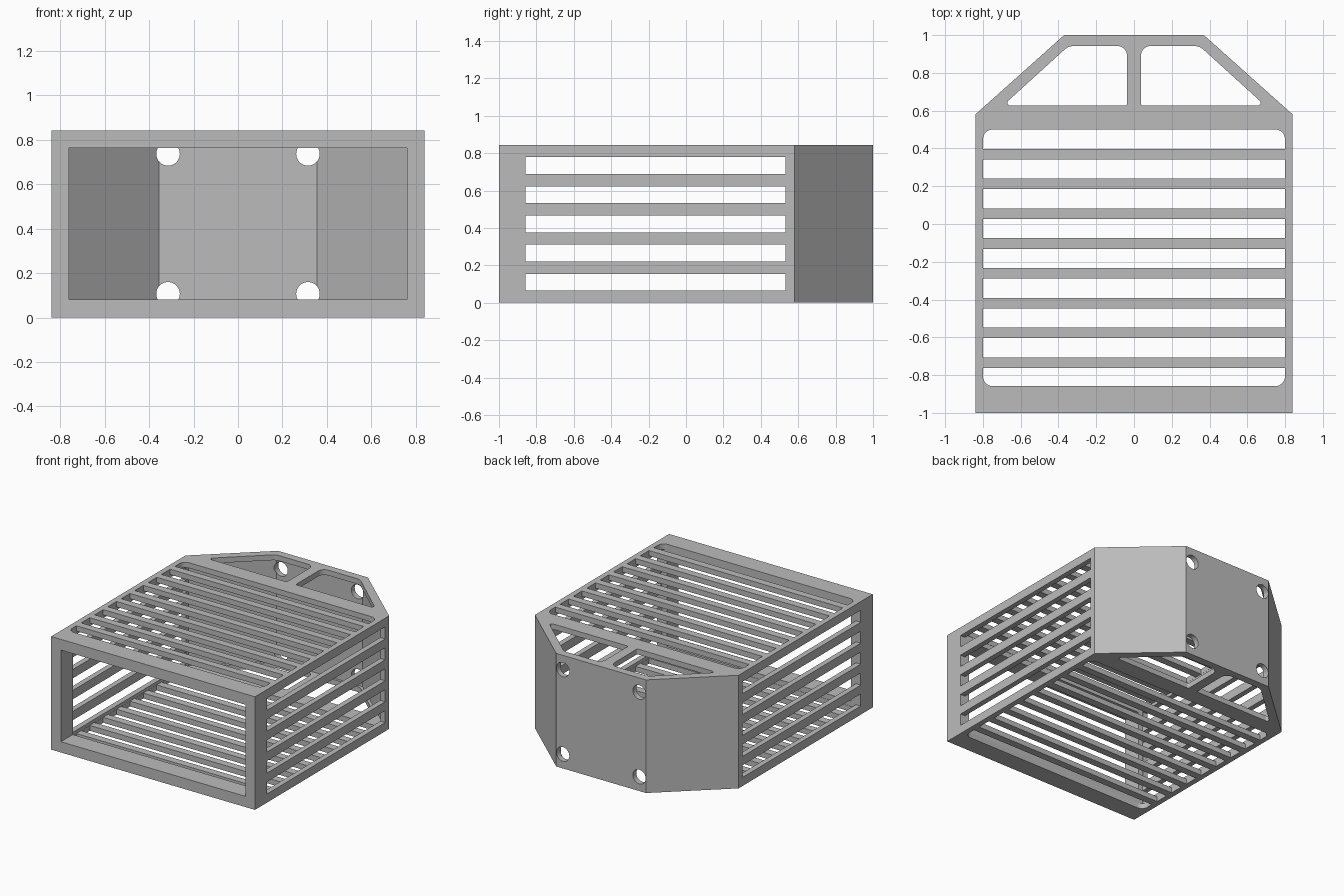
import bpy, bmesh, math
from mathutils import Vector

cube = bpy.data.objects.get("Cube")
if cube:
    bpy.data.objects.remove(cube, do_unlink=True)

HEIGHT = 0.843
WALL = 0.04
MID = HEIGHT / 2

grey = bpy.data.materials.new("grey plastic")
grey.use_nodes = True
colour = (0.5, 0.5, 0.5, 1)
grey.diffuse_color = colour
grey.node_tree.nodes["Principled BSDF"].inputs["Base Color"].default_value = colour


def rounded(points, radii, steps=8):
    """Round each corner of a convex 2D outline with its own radius."""
    out = []
    n = len(points)
    for i, r in enumerate(radii):
        p = Vector(points[i])
        if r == 0:
            out.append(tuple(p))
            continue
        a = (Vector(points[i - 1]) - p).normalized()
        b = (Vector(points[(i + 1) % n]) - p).normalized()
        half = a.angle(b) / 2
        centre = p + (a + b).normalized() * (r / math.sin(half))
        start = p + a * (r / math.tan(half)) - centre
        end = p + b * (r / math.tan(half)) - centre
        turn = start.angle_signed(end)
        for k in range(steps + 1):
            t = -turn * k / steps
            c, s = math.cos(t), math.sin(t)
            out.append((centre.x + start.x * c - start.y * s,
                        centre.y + start.x * s + start.y * c))
    return out


def rect(x0, x1, y0, y1):
    return [(x0, y0), (x1, y0), (x1, y1), (x0, y1)]


def prisms(name, outlines, lo, hi, axis="z"):
    """One object holding an extruded prism for each outline."""
    place = {"z": lambda a, b, c: (a, b, c),
             "y": lambda a, b, c: (a, c, b),
             "x": lambda a, b, c: (c, a, b)}[axis]
    bm = bmesh.new()
    for outline in outlines:
        low = [bm.verts.new(place(a, b, lo)) for a, b in outline]
        high = [bm.verts.new(place(a, b, hi)) for a, b in outline]
        bm.faces.new(low)
        bm.faces.new(high)
        for i in range(len(low)):
            j = (i + 1) % len(low)
            bm.faces.new((low[i], low[j], high[j], high[i]))
    bmesh.ops.recalc_face_normals(bm, faces=bm.faces)
    mesh = bpy.data.meshes.new(name)
    bm.to_mesh(mesh)
    bm.free()
    mesh.materials.append(grey)
    obj = bpy.data.objects.new(name, mesh)
    bpy.context.scene.collection.objects.link(obj)
    return obj


def mirrored(right):
    return right + [(-x, y) for x, y in reversed(right)]


# Outer shell with chamfered rear
shell = prisms("vented_housing",
               [mirrored([(0.84, -1), (0.84, 0.58), (0.37, 1)])], 0, HEIGHT)

# Hollow interior behind the thicker front rim
cutters = [prisms("cavity_cutter",
                  [mirrored([(0.80, -0.86), (0.80, 0.562), (0.355, 0.96)])],
                  WALL, HEIGHT - WALL)]
cutters.append(prisms("front_opening_cutter",
                      [rect(-0.76, 0.76, 0.08, HEIGHT - 0.08)], -1.1, -0.8, "y"))

# Top and bottom slots: rounded window divided by cross bars
bars = [0.37 - 0.1577 * i for i in range(8)]
tops = [0.50] + [b - 0.028 for b in bars]
bottoms = [b + 0.028 for b in bars] + [-0.858]
slots = []
for i, (top, bottom) in enumerate(zip(tops, bottoms)):
    front = 0.05 if i == 8 else 0
    back = 0.05 if i == 0 else 0
    slots.append(rounded(rect(-0.799, 0.799, bottom, top),
                         (front, front, back, back)))
cutters.append(prisms("slot_cutter", slots, -0.1, 1))

# Rear windows either side of the centre rib
window = rounded([(0.037, 0.627), (0.694, 0.627), (0.347, 0.942), (0.037, 0.942)],
                 (0.012, 0.015, 0.07, 0.05))
cutters.append(prisms("rear_window_cutter",
                      [window, [(-x, y) for x, y in reversed(window)]], -0.1, 1))

# Side slots
side = [rect(-0.858, 0.533, MID + 0.156 * i - 0.045, MID + 0.156 * i + 0.045)
        for i in range(-2, 3)]
cutters.append(prisms("side_slot_cutter", side, -1, 1, "x"))

# Mounting holes in the rear wall
holes = []
for sx in (-1, 1):
    for sz in (-1, 1):
        holes.append([(sx * 0.315 + 0.053 * math.cos(math.tau * k / 40),
                       MID + sz * 0.315 + 0.053 * math.sin(math.tau * k / 40))
                      for k in range(40)])
cutters.append(prisms("mounting_hole_cutter", holes, 0.9, 1.1, "y"))

# Cut everything, then bake the result
for cutter in cutters:
    cutter.hide_render = True
    mod = shell.modifiers.new(cutter.name, "BOOLEAN")
    mod.operation = "DIFFERENCE"
    mod.solver = "EXACT"
    mod.object = cutter
bpy.context.view_layer.update()
graph = bpy.context.evaluated_depsgraph_get()
baked = bpy.data.meshes.new_from_object(shell.evaluated_get(graph))
shell.modifiers.clear()
shell.data = baked
for cutter in cutters:
    bpy.data.objects.remove(cutter, do_unlink=True)

bpy.ops.object.select_all(action="DESELECT")
shell.select_set(True)
bpy.context.view_layer.objects.active = shell
bpy.ops.object.shade_smooth_by_angle(angle=math.radians(25))
